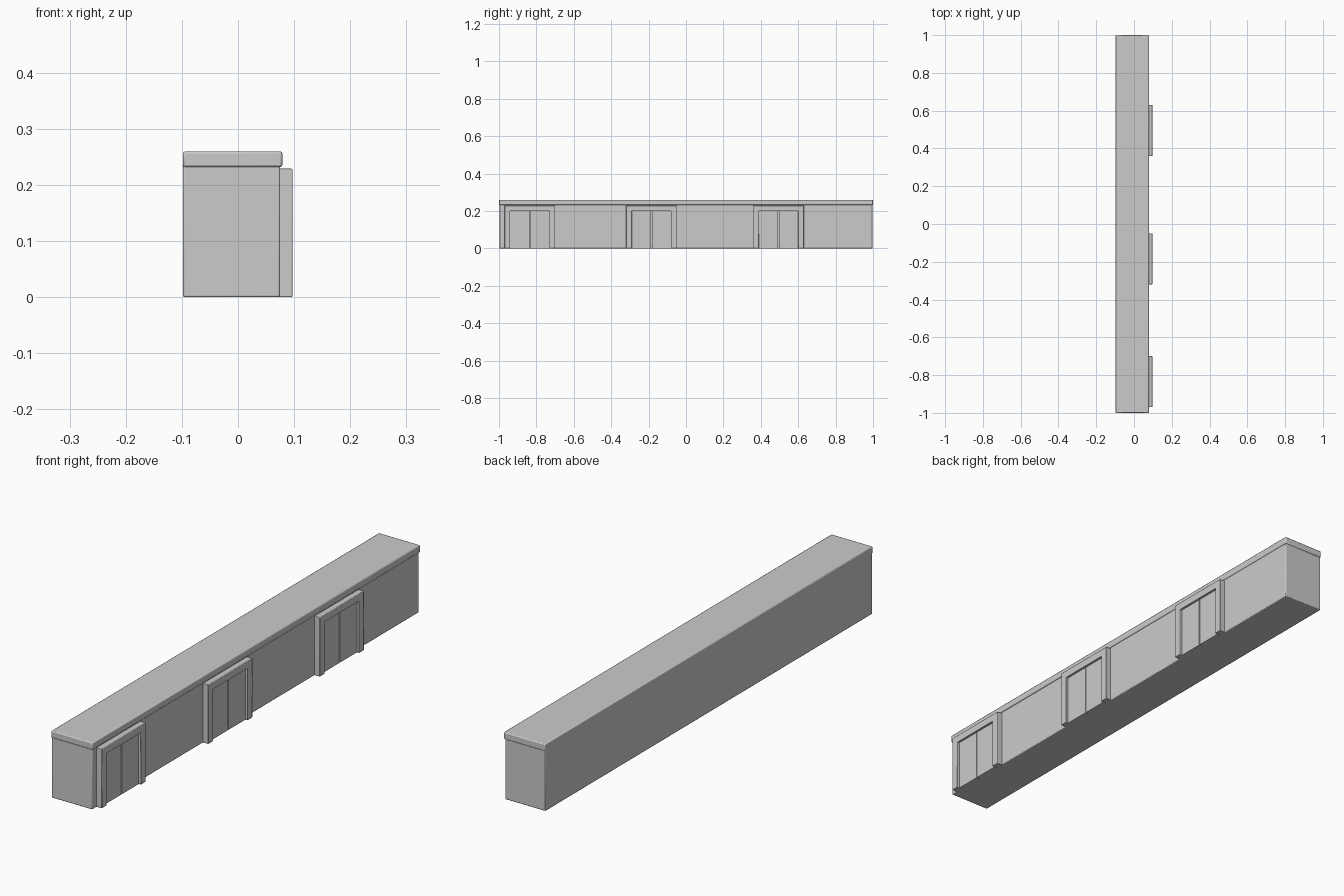
import bpy, bmesh

if "Cube" in bpy.data.objects:
    bpy.data.objects.remove(bpy.data.objects["Cube"])


def extrude_x(name, outline, x0, x1, bevel=0.0):
    """Solid made from a (y, z) outline, extruded from x0 to x1."""
    bm = bmesh.new()
    face = bm.faces.new([bm.verts.new((x0, y, z)) for y, z in outline])
    new = bmesh.ops.extrude_face_region(bm, geom=[face])
    moved = [v for v in new["geom"] if isinstance(v, bmesh.types.BMVert)]
    bmesh.ops.translate(bm, verts=moved, vec=(x1 - x0, 0, 0))
    bmesh.ops.recalc_face_normals(bm, faces=bm.faces)
    mesh = bpy.data.meshes.new(name)
    bm.to_mesh(mesh)
    bm.free()
    obj = bpy.data.objects.new(name, mesh)
    bpy.context.collection.objects.link(obj)
    if bevel:
        mod = obj.modifiers.new("edge_bevel", "BEVEL")
        mod.width = bevel
        mod.segments = 2
    bpy.ops.object.select_all(action="DESELECT")
    obj.select_set(True)
    bpy.context.view_layer.objects.active = obj
    bpy.ops.object.shade_smooth_by_angle()
    return obj


def rect(y0, y1, z0, z1):
    return [(y0, z0), (y1, z0), (y1, z1), (y0, z1)]


# Long wall block and the slightly overhanging roof band
extrude_x("wall_block", rect(-0.997, 0.997, 0, 0.24), -0.098, 0.075, 0.003)
extrude_x("roof_band", rect(-1, 1, 0.232, 0.26), -0.098, 0.079, 0.004)

# Three doorways on the right side
for i, y in enumerate((-0.835, -0.185, 0.495), 1):
    w, n = 0.135, 0.105
    frame = [(y - w, 0), (y - n, 0), (y - n, 0.2), (y + n, 0.2),
             (y + n, 0), (y + w, 0), (y + w, 0.229), (y - w, 0.229)]
    extrude_x(f"door_frame_{i}", frame, 0.07, 0.097, 0.002)
    # Pair of recessed door leaves with a narrow gap between them
    for side, a, b in (("left", -n, -0.002), ("right", 0.002, n)):
        extrude_x(f"door_leaf_{side}_{i}", rect(y + a, y + b, 0, 0.2), 0.07, 0.087)
